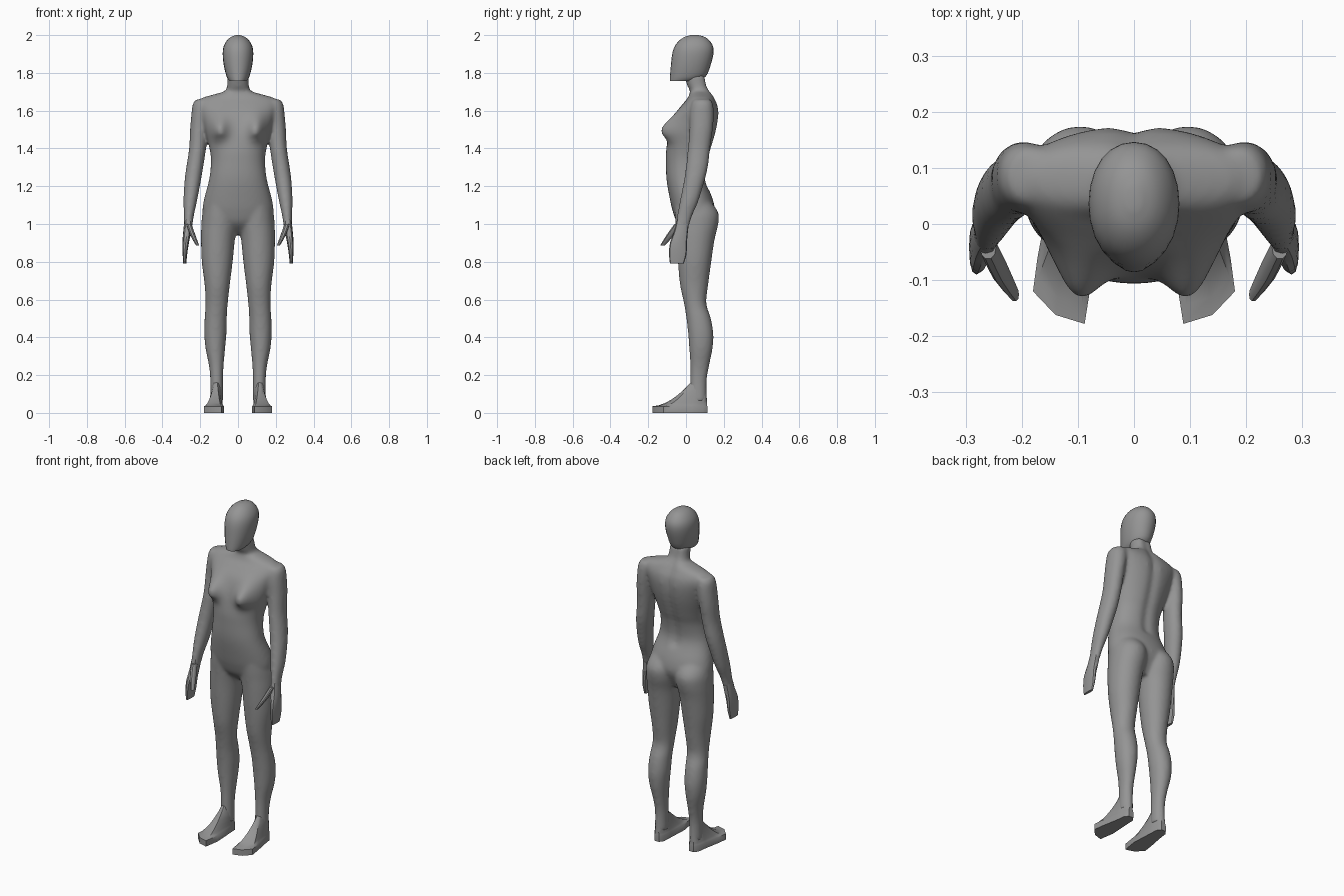
import bpy, bmesh
from math import cos, sin, exp, tau, copysign

if "Cube" in bpy.data.objects:
    bpy.data.objects.remove(bpy.data.objects["Cube"])

grey = bpy.data.materials.new("grey")
grey.diffuse_color = (.3, .3, .3, 1)
grey.use_nodes = True
grey.node_tree.nodes["Principled BSDF"].inputs["Base Color"].default_value = grey.diffuse_color


def ring(z, cx, hw, yf, yb, sides, power):
    """Superellipse cross-section at height z, from front yf to back yb."""
    pts = []
    for i in range(sides):
        c, s = cos(tau * i / sides), sin(tau * i / sides)
        x = cx + hw * copysign(abs(c) ** (2 / power), c)
        y = (yf + yb) / 2 + (yb - yf) / 2 * copysign(abs(s) ** (2 / power), s)
        pts.append((x, y, z))
    return pts


def refine(sections, steps):
    """Extra sections along a Catmull-Rom curve through the given ones."""
    s = [sections[0], *sections, sections[-1]]
    out = []
    for p, a, b, q in zip(s, s[1:], s[2:], s[3:]):
        for k in range(steps):
            t = k / steps
            out.append([w + .5 * t * (x - v + t * (2 * v - 5 * w + 4 * x - u + t * (3 * (w - x) + u - v)))
                        for v, w, x, u in zip(p, a, b, q)])
    return out + [sections[-1]]


def bridge(bm, rings, side=1):
    """Closed skin through a list of rings, mirrored in x when side is -1."""
    loops = [[bm.verts.new((x * side, y, z)) for x, y, z in r] for r in rings]
    n = len(loops[0])
    for a, b in zip(loops, loops[1:]):
        for i in range(n):
            j = (i + 1) % n
            bm.faces.new((a[i], a[j], b[j], b[i]))
    bm.faces.new(loops[0][::-1])
    bm.faces.new(loops[-1])


def loft(bm, sections, side=1, sides=32, power=2.2, steps=4):
    bridge(bm, [ring(*s, sides, power) for s in refine(sections, steps)], side)


def finish(bm, name, angle=0.6):
    bmesh.ops.recalc_face_normals(bm, faces=bm.faces)
    mesh = bpy.data.meshes.new(name)
    bm.to_mesh(mesh)
    bm.free()
    mesh.materials.append(grey)
    ob = bpy.data.objects.new(name, mesh)
    bpy.context.collection.objects.link(ob)
    bpy.ops.object.select_all(action='DESELECT')
    ob.select_set(True)
    bpy.context.view_layer.objects.active = ob
    bpy.ops.object.shade_smooth_by_angle(angle=angle)
    return ob


# Sections: height, centre x, half width, front y, back y
torso = [
    (.945, 0, .05, .02, .1), (1.0, 0, .155, -.042, .13),
    (1.06, 0, .187, -.068, .153), (1.13, 0, .18, -.085, .142),
    (1.235, 0, .153, -.103, .104), (1.33, 0, .143, -.106, .113),
    (1.4, 0, .151, -.104, .135), (1.5, 0, .176, -.086, .163),
    (1.58, 0, .198, -.058, .174), (1.63, 0, .212, -.022, .168),
    (1.665, 0, .195, .008, .152), (1.688, 0, .12, .018, .14),
    (1.704, 0, .07, .022, .13), (1.73, 0, .058, .008, .117),
    (1.79, 0, .055, -.012, .106)]
leg = [
    (1.2, .07, .04, -.03, .06), (1.12, .086, .082, -.06, .13),
    (1.06, .094, .094, -.06, .171), (1.0, .098, .096, -.055, .171),
    (.92, .106, .09, -.05, .152), (.8, .11, .082, -.043, .134),
    (.68, .11, .067, -.032, .118), (.58, .113, .059, -.011, .108),
    (.5, .118, .059, .002, .132), (.42, .12, .059, .011, .145),
    (.34, .12, .052, .017, .141), (.25, .115, .039, .022, .123),
    (.17, .113, .034, .022, .11), (.06, .113, .035, .02, .11)]
arm = [
    (1.66, .18, .042, .04, .13), (1.635, .19, .05, .028, .143),
    (1.58, .197, .05, .02, .147), (1.5, .207, .047, .018, .142),
    (1.4, .214, .045, .01, .128), (1.3, .229, .045, -.001, .116),
    (1.22, .241, .043, -.013, .096), (1.12, .253, .036, -.033, .066),
    (1.04, .26, .026, -.048, .032), (.98, .265, .023, -.056, .014)]

# Body: overlapping forms fused and relaxed into one smooth skin
bm = bmesh.new()
loft(bm, torso, sides=64)
# Bust is swelled out of the torso front, steeper below than above
for v in bm.verts:
    if v.co.y < .03:
        drop = (v.co.z - 1.495) / (.072 if v.co.z > 1.495 else .048)
        v.co.y -= .066 * exp(-((abs(v.co.x) - .1) / .046) ** 2 - drop ** 2)
    elif v.co.z > 1.2:
        v.co.y -= .012 * exp(-(v.co.x / .025) ** 2)    # spine groove
for side in (1, -1):
    loft(bm, leg, side, power=2.05)
    loft(bm, arm, side, power=2.05)
body = finish(bm, "body", 1.2)
fuse = body.modifiers.new("fuse", 'REMESH')
fuse.mode = 'VOXEL'
fuse.voxel_size = .009
fuse.use_smooth_shade = True
relax = body.modifiers.new("relax", 'SMOOTH')
relax.factor = .5
relax.iterations = 11

# Head: smooth cranium, nearly flat face, sharp jaw
bm = bmesh.new()
loft(bm, [
    (1.757, 0, .045, -.086, .05), (1.78, 0, .06, -.085, .104),
    (1.84, 0, .075, -.08, .13), (1.9, 0, .081, -.073, .145),
    (1.94, 0, .076, -.06, .143), (1.97, 0, .06, -.037, .125),
    (1.99, 0, .038, -.008, .1), (2.0, 0, .012, .025, .065)], sides=24, power=2.1, steps=3)
finish(bm, "head")

# Hands: flat mitten and thumb
hand = [
    (1.03, .261, .021, -.046, .018), (.96, .269, .021, -.062, .01),
    (.9, .277, .017, -.085, .005), (.84, .281, .012, -.09, .003),
    (.79, .282, .008, -.085, -.012)]
thumb = [
    (1.0, .26, .014, -.062, -.02), (.94, .239, .014, -.105, -.062),
    (.885, .213, .008, -.138, -.113)]

# Foot: angular sole outline swept up to the ankle
sole = [
    (.155, .03), (.147, .09), (.13, .113), (.1, .113), (.083, .09), (.08, .03),
    (.074, -.09), (.088, -.178), (.14, -.162), (.18, -.12), (.172, -.06)]


def foot_ring(t):
    """Sole outline drawn in towards a round ankle as it climbs."""
    pts = []
    for x, y in sole:
        dx, dy = x - .113, y - .04
        r = (dx * dx + dy * dy) ** .5
        ax, ay = .113 + .03 * dx / r, .066 + .042 * dy / r
        pts.append((x + (ax - x) * t, y + (ay - y) * t, .035 + .125 * t ** 1.8))
    return pts


for side, word in ((1, "left"), (-1, "right")):
    bm = bmesh.new()
    loft(bm, hand, side, 12, 2.6, 2)
    loft(bm, thumb, side, 10, 2.4, 2)
    finish(bm, word + "_hand")
    bm = bmesh.new()
    base = [(x, y, 0) for x, y in sole]
    bridge(bm, [base] + [foot_ring(t / 6) for t in range(7)], side)
    finish(bm, word + "_foot", .8)
